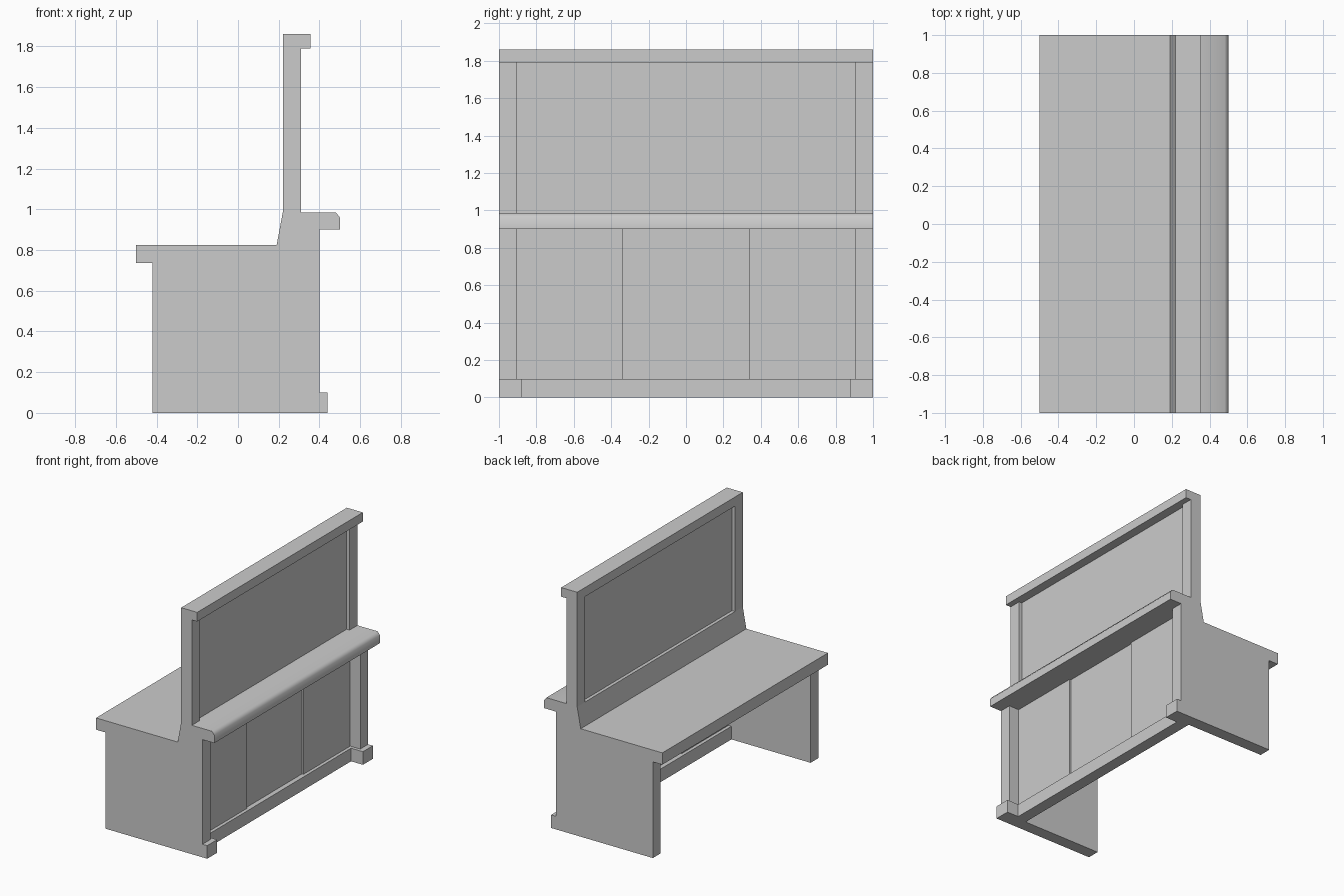
import bpy
import math

if "Cube" in bpy.data.objects:
    bpy.data.objects.remove(bpy.data.objects["Cube"])


def extrude_profile(name, points, y0, y1):
    """Extrude an x-z outline from y0 to y1."""
    n = len(points)
    verts = [(x, y, z) for y in (y0, y1) for x, z in points]
    faces = [tuple(range(n)), tuple(reversed(range(n, 2 * n)))]
    faces += [(i, i + n, (i + 1) % n + n, (i + 1) % n) for i in range(n)]
    mesh = bpy.data.meshes.new(name)
    mesh.from_pydata(verts, [], faces)
    mesh.update()
    obj = bpy.data.objects.new(name, mesh)
    bpy.context.collection.objects.link(obj)
    return obj


def box(name, x0, x1, y0, y1, z0, z1):
    return extrude_profile(name, [(x0, z0), (x1, z0), (x1, z1), (x0, z1)], y0, y1)


def mirror_y(obj):
    obj.modifiers.new("mirror", 'MIRROR').use_axis = (False, True, False)
    return obj


INNER = 0.905  # inner side of the end frames

# Seat board, sloped back rail and book shelf in one full-length section
seat = extrude_profile("seat_and_book_shelf", [
    (-0.5, 0.735), (0.28, 0.735), (0.28, 0.9), (0.5, 0.9), (0.5, 0.96),
    (0.48, 0.985), (0.22, 0.985), (0.19, 0.825), (-0.5, 0.825)], -1, 1)
bpy.context.view_layer.objects.active = seat
seat.select_set(True)
bpy.ops.object.shade_smooth_by_angle(angle=math.radians(55))

# End legs, rising behind to carry the shelf
mirror_y(extrude_profile("end_leg", [
    (-0.42, 0), (0.40, 0), (0.40, 0.9), (0.28, 0.9),
    (0.28, 0.735), (-0.42, 0.735)], INNER, 1))

# Back frame and recessed panel
mirror_y(box("back_post", 0.22, 0.31, INNER, 1, 0.985, 1.79))
box("top_rail", 0.22, 0.355, -1, 1, 1.79, 1.86)
box("back_panel", 0.245, 0.285, -INNER, INNER, 0.985, 1.79)

# Lower panels: the centre one sits slightly deeper
mirror_y(box("lower_side_panel", 0.275, 0.315, 0.34, INNER, 0.1, 0.9))
box("lower_centre_panel", 0.285, 0.303, -0.34, 0.34, 0.1, 0.9)

# Plinth with foot blocks at both ends
box("plinth", 0.25, 0.34, -INNER, INNER, 0, 0.1)
mirror_y(extrude_profile("foot_block", [
    (0.40, 0), (0.44, 0), (0.44, 0.1), (0.40, 0.1)], INNER, 1))
mirror_y(box("foot_block_return", 0.34, 0.44, 0.88, INNER, 0, 0.1))
